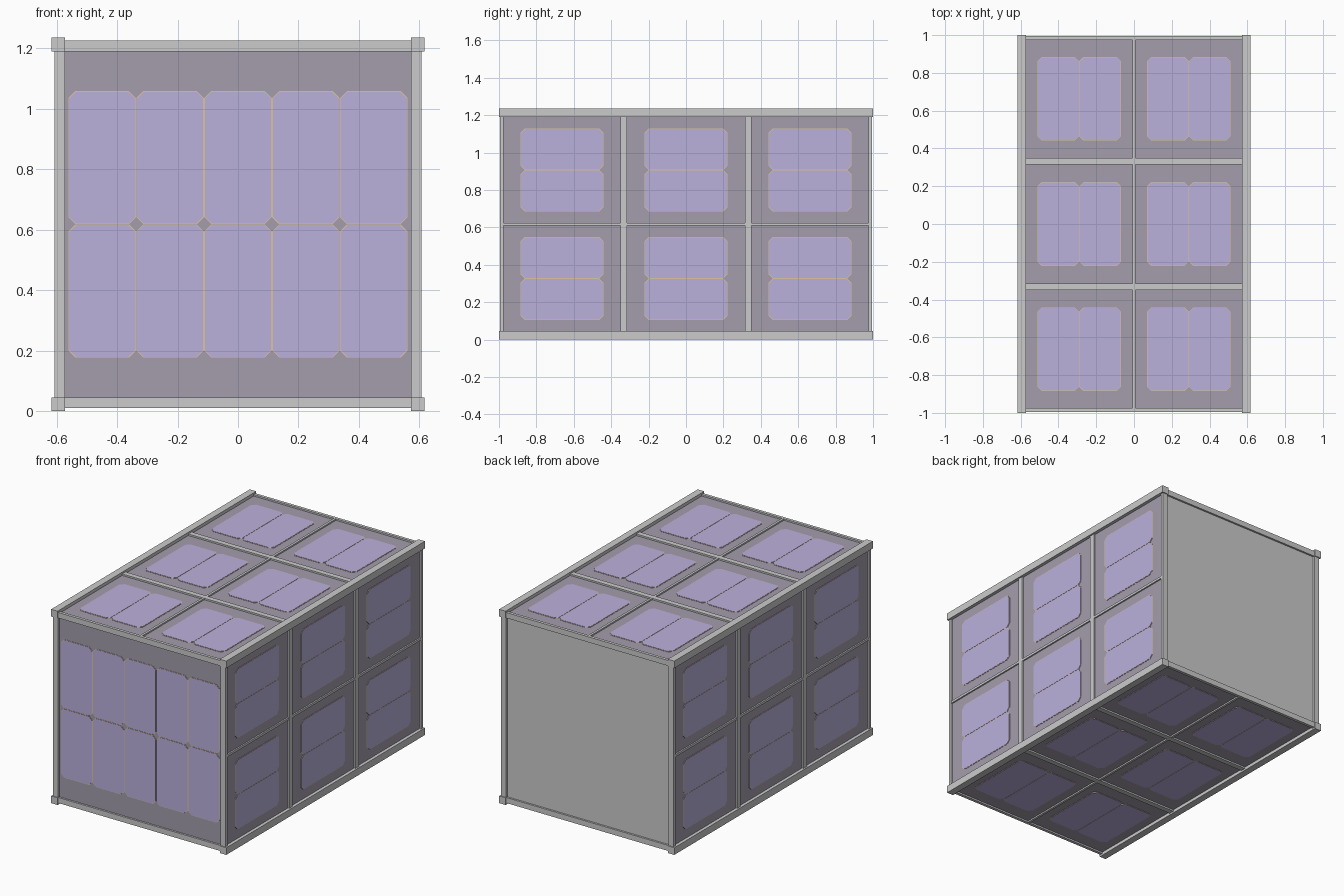
import bpy, bmesh
from math import radians
from mathutils import Matrix, Vector

if "Cube" in bpy.data.objects:
    bpy.data.objects.remove(bpy.data.objects["Cube"])

H = 0.6175         # half of the square cross-section
RAIL = 0.572       # inner edge of the corner rails
BAR = 0.607        # outer level of the cross bars
SKIN = 0.597       # outer level of the long panels
CENTRE = Matrix.Translation((0, 0, H))


def material(name, rgb):
    m = bpy.data.materials.new(name)
    m.diffuse_color = (*rgb, 1)
    m.use_nodes = True
    m.node_tree.nodes["Principled BSDF"].inputs["Base Color"].default_value = m.diffuse_color
    return m


dark = material("panel_dark", (0.37, 0.34, 0.41))
purple = material("cell_purple", (0.50, 0.44, 0.72))
gold = material("cell_edge_gold", (0.72, 0.56, 0.36))


def finish(name, bm, mat=None):
    bmesh.ops.recalc_face_normals(bm, faces=bm.faces)
    me = bpy.data.meshes.new(name)
    bm.to_mesh(me)
    bm.free()
    if mat:
        me.materials.append(mat)
    ob = bpy.data.objects.new(name, me)
    bpy.context.collection.objects.link(ob)
    return ob


def box(bm, frame, x0, x1, y0, y1, z0, z1):
    mid = Vector(((x0 + x1) / 2, (y0 + y1) / 2, (z0 + z1) / 2))
    size = Matrix.Diagonal((x1 - x0, y1 - y0, z1 - z0, 1))
    bmesh.ops.create_cube(bm, size=1, matrix=frame @ Matrix.Translation(mid) @ size)


def wafer(bm, frame, cx, cy, w, h, cut, z0, z1):
    """Thin rectangular plate with chamfered corners."""
    a, b = w / 2, h / 2
    pts = [(a, cut - b), (a, b - cut), (a - cut, b), (cut - a, b),
           (-a, b - cut), (-a, cut - b), (cut - a, -b), (a - cut, -b)]
    verts = [bm.verts.new(frame @ Vector((cx + x, cy + y, z0))) for x, y in pts]
    base = bm.faces.new(verts)
    ext = bmesh.ops.extrude_face_region(bm, geom=[base], use_keep_orig=True)
    shift = frame.to_3x3() @ Vector((0, 0, z1 - z0))
    new = [g for g in ext["geom"] if isinstance(g, bmesh.types.BMVert)]
    bmesh.ops.translate(bm, verts=new, vec=shift)


def cells(name, frame, spots, w, h, level):
    edge, top = bmesh.new(), bmesh.new()
    for cx, cy in spots:
        wafer(edge, frame, cx, cy, w, h, 0.023, level - 0.001, level + 0.0015)
        wafer(top, frame, cx, cy, w - 0.005, h - 0.005, 0.022, level, level + 0.003)
    finish(name + "_cell_edges", edge, gold)
    finish(name + "_cells", top, purple)


# four full-length corner rails
bm = bmesh.new()
for k in range(4):
    box(bm, CENTRE @ Matrix.Rotation(radians(90 * k), 4, 'Y'),
        RAIL, H, -1, 1, RAIL, H)
finish("corner_rails", bm)

# four long sides: bars, panel and cells
for k, side in enumerate(("top", "right", "bottom", "left")):
    f = CENTRE @ Matrix.Rotation(radians(90 * k), 4, 'Y')
    bm = bmesh.new()
    for s in (-1, 1):
        box(bm, f, -RAIL, RAIL, s * 0.333 - 0.017, s * 0.333 + 0.017, RAIL, BAR)
        lo, hi = sorted((s * 0.975, s * 0.994))
        box(bm, f, -RAIL, RAIL, lo, hi, RAIL, BAR)
    box(bm, f, -0.0075, 0.0075, -0.975, 0.975, RAIL, BAR - 0.001)
    finish(side + "_bars", bm)

    bm = bmesh.new()
    box(bm, f, -RAIL, RAIL, -0.975, 0.975, SKIN - 0.01, SKIN)
    finish(side + "_panel", bm, dark)

    spots = [(sx * 0.29 + d, y) for sx in (-1, 1) for d in (-0.111, 0.111)
             for y in (-0.663, 0, 0.663)]
    cells(side, f, spots, 0.222, 0.443, SKIN)

# front panel with its ten cells
front = CENTRE @ Matrix.Rotation(radians(90), 4, 'X')
bm = bmesh.new()
box(bm, front, -RAIL, RAIL, -RAIL, RAIL, 0.972, 0.982)
finish("front_panel", bm, dark)
spots = [(i * 0.2245, j * 0.2205) for i in range(-2, 3) for j in (-1, 1)]
cells("front", front, spots, 0.2235, 0.440, 0.982)

# plain back plate
back = CENTRE @ Matrix.Rotation(radians(-90), 4, 'X')
bm = bmesh.new()
box(bm, back, -RAIL, RAIL, -RAIL, RAIL, 0.972, 0.982)
finish("back_plate", bm)
